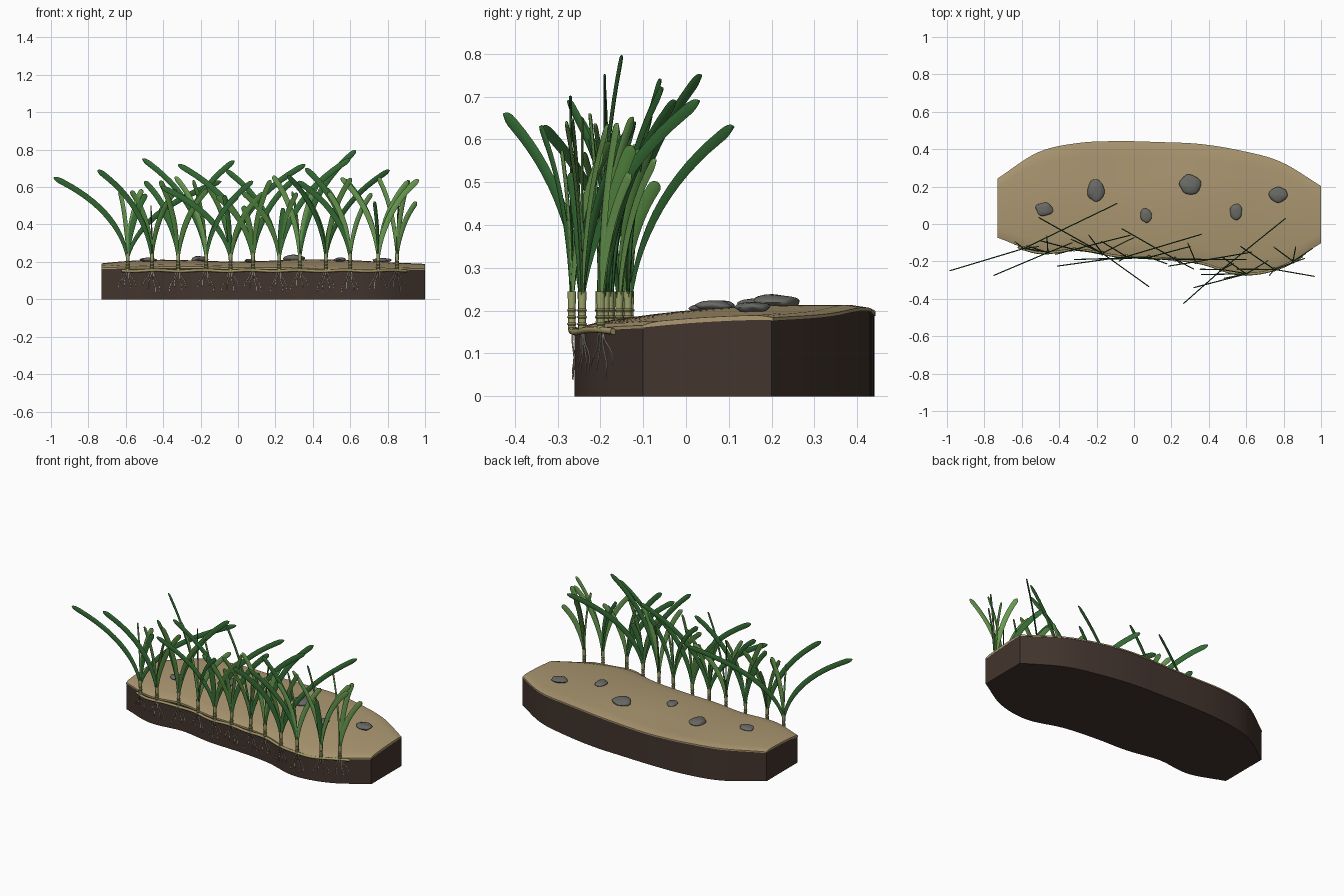
import bpy, bmesh, math, random
from mathutils import Vector, noise

rng = random.Random(4)
if "Cube" in bpy.data.objects:
    bpy.data.objects.remove(bpy.data.objects["Cube"])


def material(name, rgb):
    m = bpy.data.materials.new(name)
    m.use_nodes = True
    m.diffuse_color = (*rgb, 1)
    m.node_tree.nodes["Principled BSDF"].inputs["Base Color"].default_value = (*rgb, 1)
    return m


SOIL = material("dark soil", (.055, .035, .027))
SAND = material("sand", (.42, .32, .17))
STONE = material("grey stone", (.14, .14, .13))
DARK = material("deep green", (.035, .15, .035))
MID = material("leaf green", (.07, .19, .04))
LIGHT = material("young green", (.14, .32, .08))
SHEATH = material("pale sheath", (.32, .36, .14))
RHIZOME = material("straw rhizome", (.36, .30, .13))
ROOT = material("cream root", (.60, .52, .40))


def finish(name, bm, mat, angle=50):
    bmesh.ops.recalc_face_normals(bm, faces=bm.faces)
    mesh = bpy.data.meshes.new(name)
    bm.to_mesh(mesh)
    bm.free()
    ob = bpy.data.objects.new(name, mesh)
    bpy.context.collection.objects.link(ob)
    mesh.materials.append(mat)
    bpy.ops.object.select_all(action='DESELECT')
    ob.select_set(True)
    bpy.context.view_layer.objects.active = ob
    bpy.ops.object.shade_smooth_by_angle(angle=math.radians(angle))
    return ob


def loft(bm, rings):
    """Skin a list of closed rings and cap both ends."""
    rows = [[bm.verts.new(p) for p in ring] for ring in rings]
    n = len(rows[0])
    for a, b in zip(rows, rows[1:]):
        for i in range(n):
            bm.faces.new((a[i], a[(i + 1) % n], b[(i + 1) % n], b[i]))
    bm.faces.new(rows[0])
    bm.faces.new(rows[-1])


def tube(bm, path, radii, sides=8):
    rings = []
    for i, p in enumerate(path):
        t = (path[min(i + 1, len(path) - 1)] - path[max(i - 1, 0)]).normalized()
        u = t.cross(Vector((0, 1, 0))).normalized()
        v = t.cross(u)
        rings.append([p + radii[i] * (u * math.cos(k * math.tau / sides) + v * math.sin(k * math.tau / sides))
                      for k in range(sides)])
    loft(bm, rings)


# Outline of the bed, as evenly spaced front and back edge positions
X0, X1 = -.73, 1.0
FRONT = [-.07, -.145, -.13, -.165, -.175, -.20, -.26, -.225, -.10]
BACK = [.24, .38, .43, .44, .435, .425, .39, .33, .20]


def edge(vals, x):
    s = min(max((x - X0) / (X1 - X0), 0), 1) * (len(vals) - 1)
    i = min(int(s), len(vals) - 2)
    f = s - i
    b, c = vals[i], vals[i + 1]
    a = vals[i - 1] if i else 2 * b - c
    d = vals[i + 2] if i + 2 < len(vals) else 2 * c - b
    return b + .5 * f * (c - a + f * (2*a - 5*b + 4*c - d + f * (3 * (b - c) + d - a)))


def height(x, y):
    s = min(max((y + .25) / .5, 0), 1)
    u = (x - .135) / .865
    return .165 + .043 * s * (2 - s) - .014 * u ** 4 + .006 * s * math.sin(7 * x - 1.5)


# Bed: soil block with a thin sand layer on top
def bed(name, mat, top, bottom, grow):
    bm = bmesh.new()
    rings = []
    nx, ny = 48, 16
    for i in range(nx + 1):
        x = X0 + (X1 - X0) * i / nx
        f, b = edge(FRONT, x) - grow, edge(BACK, x) + grow
        ys = [f + (b - f) * j / ny for j in range(ny + 1)]
        rings.append([(x, y, top(x, y, min(y - f, b - y))) for y in ys]
                     + [(x, y, bottom(x, y)) for y in reversed(ys)])
    loft(bm, rings)
    return finish(name, bm, mat)


bed("soil_block", SOIL, lambda x, y, e: height(x, y) - .011, lambda x, y: 0, 0)
bed("sand_layer", SAND, lambda x, y, e: height(x, y) - .006 * max(0, 1 - e / .03),
    lambda x, y: height(x, y) - .014, .003)

# Stones: flattened, slightly irregular pebbles
STONES = [(-.48, .08, .045, .035), (-.205, .18, .045, .057), (.065, .045, .03, .038),
          (.30, .21, .057, .055), (.545, .065, .032, .042), (.77, .155, .05, .04)]
for k, (x, y, rx, ry) in enumerate(STONES):
    bm = bmesh.new()
    bmesh.ops.create_icosphere(bm, subdivisions=3, radius=1)
    for v in bm.verts:
        p = v.co * (1 + .22 * noise.noise(v.co * 1.2 + Vector((k * 5, 1, 2))))
        v.co = (x + rx * p.x, y + ry * p.y, height(x, y) + .008 + .36 * min(rx, ry) * p.z)
    finish(f"stone_{k + 1}", bm, STONE)

# Shoots sit along the front edge
SHOOTS = [Vector((x, edge(FRONT, x) - .006, .155)) for x in
          (-.59, -.46, -.32, -.17, -.04, .08, .22, .33, .47, .60, .75, .85)]

# Rhizome runner along the front edge
bm = bmesh.new()
line = [Vector((x, edge(FRONT, x) - .007, .153 + .003 * math.sin(25 * x)))
        for x in [-.62 + 1.52 * i / 60 for i in range(61)]]
tube(bm, line, [.008] * len(line))
finish("rhizome", bm, RHIZOME)

# Roots hanging over the cut face of the soil
bm = bmesh.new()
for s in SHOOTS:
    for spread in (-.05, -.022, .018, .046):
        drop = rng.uniform(.08, .12)
        path = []
        for i in range(9):
            t = i / 8
            x = s.x + spread * t ** .8 + .003 * math.sin(9 * t + 40 * spread)
            path.append(Vector((x, edge(FRONT, x) - .003 - .002 * math.sin(8 * t), s.z - drop * t)))
        tube(bm, path, [.0022 - .0012 * i / 8 for i in range(9)], 5)
finish("roots", bm, ROOT)

# Sheaths with raised node rings
bm, rings_bm = bmesh.new(), bmesh.new()
for s in SHOOTS:
    up = Vector((0, 0, 1))
    tube(bm, [s, s + up * .04, s + up * .09], [.0095, .009, .0105], 10)
    for z in (.014, .03, .046):
        tube(rings_bm, [s + up * (z + d) for d in (-.004, 0, .004)], [.009, .0118, .009], 10)
finish("sheaths", bm, SHEATH)
finish("sheath_nodes", rings_bm, RHIZOME)


# Blades: upright ribbons that bend within their own vertical plane
def blade(bm, root, tip, half=.0155, thick=.003):
    flat = Vector((tip.x - root.x, tip.y - root.y, 0))
    n = Vector((-flat.y, flat.x, 0)).normalized() * thick
    mid = root + flat * .12 + Vector((0, 0, .62 * (tip.z - root.z)))
    rings = []
    for t in [i / 14 for i in range(14)] + [.955, .975, .99, 1]:
        p = root.lerp(mid, t).lerp(mid.lerp(tip, t), t)
        d = (mid - root).lerp(tip - mid, t).normalized()
        w = half * (.5 + .5 * min(1, 2.5 * t))
        if t > .94:
            w *= math.sqrt(max(.03, 1 - ((t - .94) / .06) ** 2))
        side = n.normalized().cross(d) * w
        rings.append([p + side, p + side * .5 + n, p - side * .5 + n,
                      p - side, p - side * .5 - n, p + side * .5 - n])
    loft(bm, rings)


# Long mature blades: shoot number and tip position
LONG = [(0, -.985, -.25, .65), (0, -.09, .11, .63), (1, -.75, -.275, .69), (2, -.02, -.06, .74),
        (3, -.51, .035, .75), (3, .08, -.335, .63), (4, -.41, -.225, .60), (4, .36, -.055, .72),
        (5, -.32, -.19, .72), (6, -.065, -.025, .69), (6, .60, -.19, .75), (7, .63, -.15, .795),
        (8, .265, -.425, .66), (8, .81, .03, .69), (9, .32, -.34, .63), (9, .36, -.27, .70),
        (10, .57, -.12, .64), (2, -.50, -.09, .63), (5, .30, -.12, .64)]
leaves = {m.name: (bmesh.new(), m) for m in (DARK, MID, LIGHT)}
lift = Vector((0, 0, .065))
for k, x, y, z in LONG:
    blade(leaves[DARK.name][0], SHOOTS[k] + lift, Vector((x, y, z)))

# Shorter inner blades spread to both sides of every shoot
young = (0, 3, 7, 9, 10, 11)
for k, s in enumerate(SHOOTS):
    mat = LIGHT if k in young else MID
    for side in (-1, 1):
        reach = rng.uniform(.04, .11) if k in (0, 11) else rng.uniform(.09, .2)
        tip = Vector((s.x + side * reach, s.y + rng.uniform(-.06, .09), rng.uniform(.55, .66)))
        blade(leaves[mat.name][0], s + lift, tip, .0145)
    blade(leaves[(MID if k % 2 else DARK).name][0], s + lift,
          Vector((s.x + rng.uniform(-.14, .1), s.y + rng.uniform(-.04, .1), rng.uniform(.48, .68))))
for x, y, z in ((.965, -.28, .64), (.955, -.13, .52)):
    blade(leaves[LIGHT.name][0], SHOOTS[10 if z > .6 else 11] + lift, Vector((x, y, z)))
for name, (bm, mat) in leaves.items():
    finish(name.replace(" ", "_") + "_blades", bm, mat, 60)
